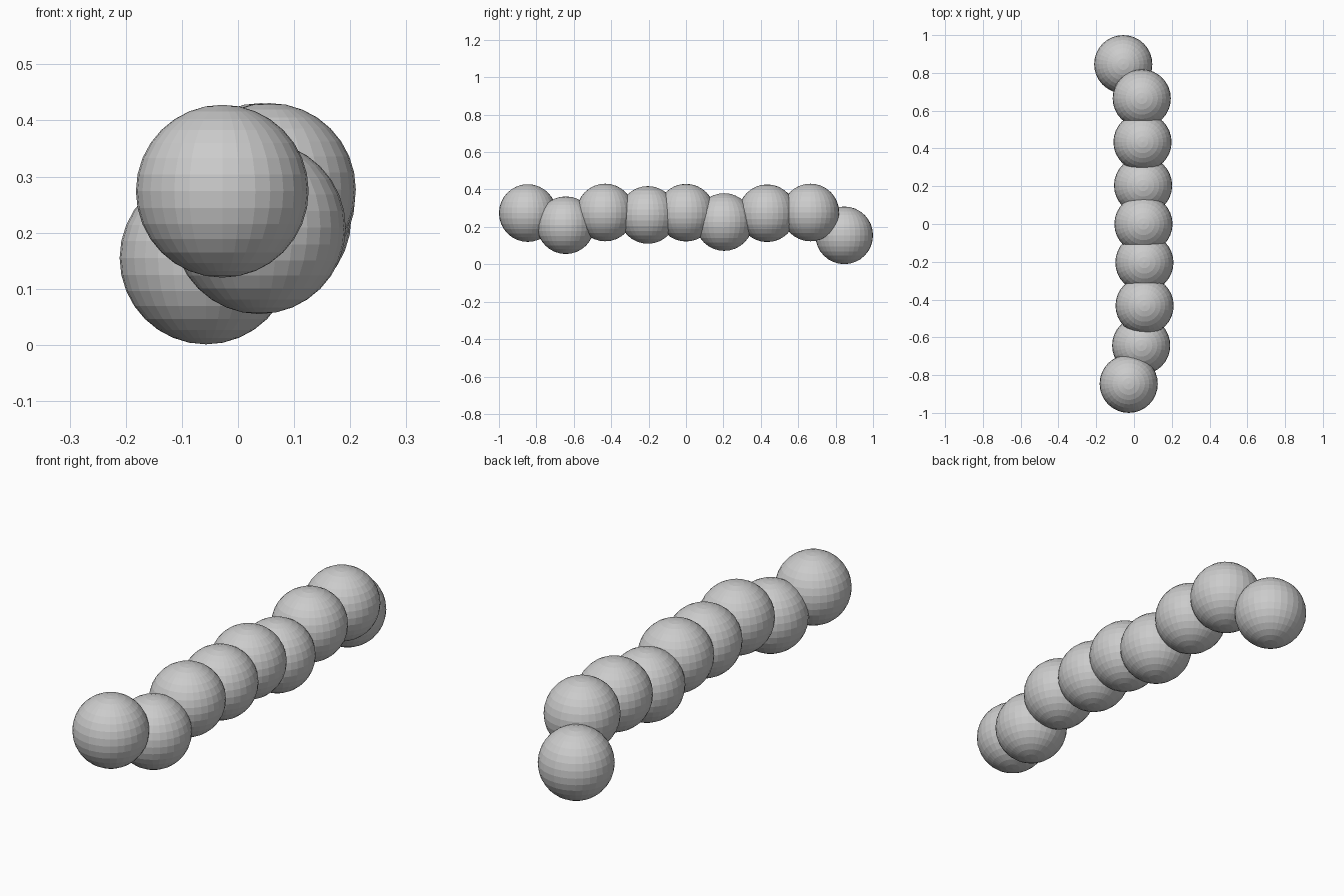
import bpy

cube = bpy.data.objects.get("Cube")
if cube:
    bpy.data.objects.remove(cube, do_unlink=True)

RADIUS = 0.154

# Ball centres along the chain, front to back
centres = [
    (-0.028, -0.846, 0.274),
    (0.038, -0.643, 0.209),
    (0.056, -0.432, 0.277),
    (0.055, -0.204, 0.264),
    (0.050, 0.000, 0.276),
    (0.048, 0.204, 0.226),
    (0.045, 0.434, 0.273),
    (0.041, 0.665, 0.277),
    (-0.057, 0.846, 0.155),
]


def add_ball(name, centre):
    """One flat-shaded ball of the chain."""
    bpy.ops.mesh.primitive_uv_sphere_add(
        segments=32, ring_count=16, radius=RADIUS, location=centre)
    ball = bpy.context.object
    ball.name = name
    return ball


# Chain of overlapping balls
for number, centre in enumerate(centres, start=1):
    add_ball(f"body_ball_{number}", centre)
